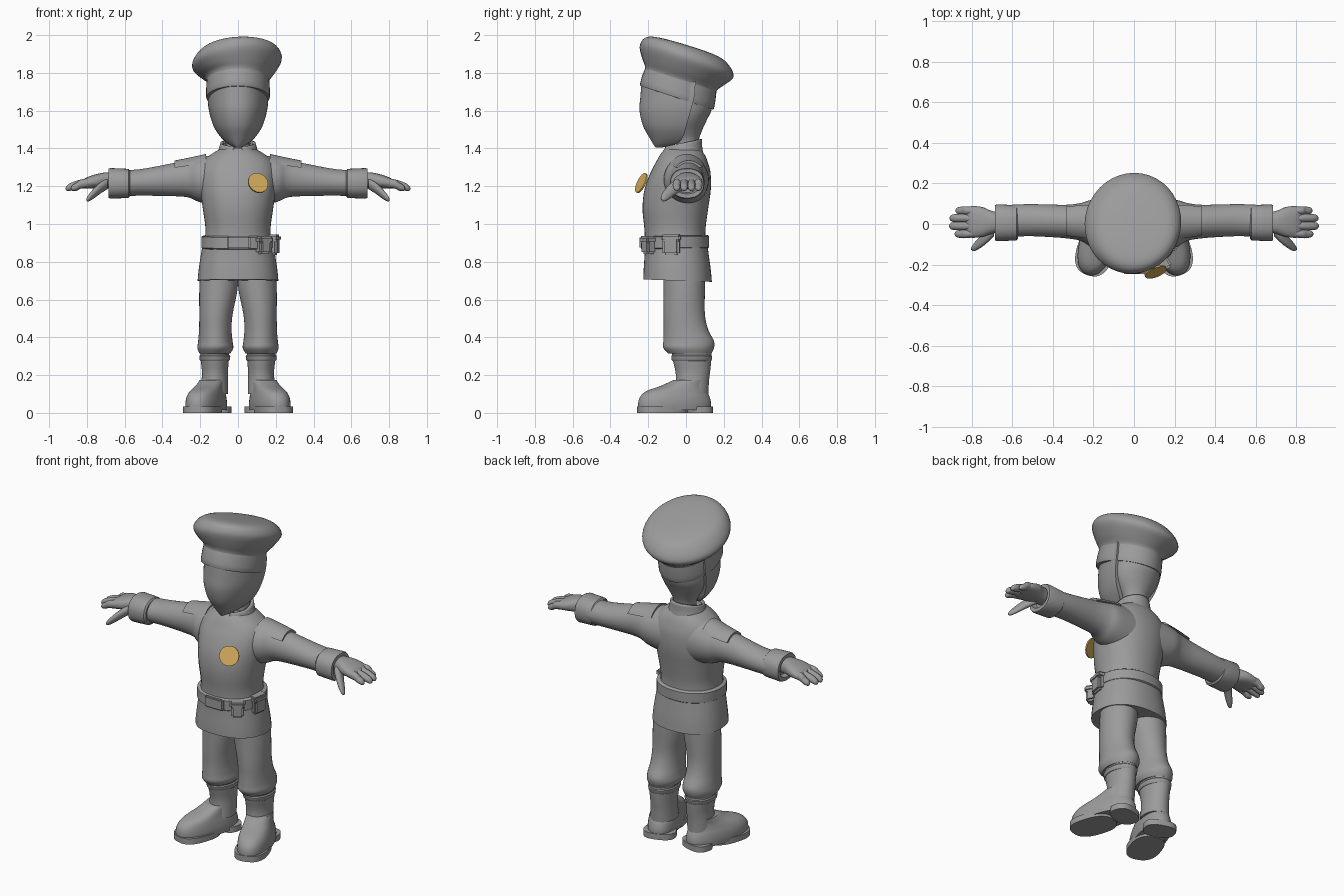
import bpy, bmesh
from math import sin, cos, pi, radians
from mathutils import Vector, Matrix

if "Cube" in bpy.data.objects:
    bpy.data.objects.remove(bpy.data.objects["Cube"])


def material(name, colour):
    m = bpy.data.materials.new(name)
    m.use_nodes = True
    m.diffuse_color = colour
    m.node_tree.nodes["Principled BSDF"].inputs["Base Color"].default_value = colour
    return m


GREY = material("uniform grey", (0.33, 0.33, 0.33, 1))
GOLD = material("badge gold", (0.68, 0.42, 0.11, 1))
parts = []


def finish(bm, name, mat=GREY, mirror=False):
    bmesh.ops.recalc_face_normals(bm, faces=bm.faces)
    mesh = bpy.data.meshes.new(name)
    bm.to_mesh(mesh)
    bm.free()
    obj = bpy.data.objects.new(name, mesh)
    bpy.context.collection.objects.link(obj)
    mesh.materials.append(mat)
    if mirror:
        obj.modifiers.new("Mirror", 'MIRROR')
    parts.append(obj)
    return obj


def flat(x, y, z, rx, ry, tilt=0, yaw=0, roll=0):
    """Horizontal section: centre and two half axes."""
    m = (Matrix.Rotation(radians(yaw), 3, 'Z') @ Matrix.Rotation(radians(roll), 3, 'Y')
         @ Matrix.Rotation(radians(tilt), 3, 'X'))
    return Vector((x, y, z)), m @ Vector((rx, 0, 0)), m @ Vector((0, ry, 0))


def upright(x, y, z, ry, rz):
    """Section across the x axis."""
    return Vector((x, y, z)), Vector((0, ry, 0)), Vector((0, 0, rz))


def spline(a, b, c, d, t):
    return 0.5 * (2 * b + (c - a) * t + (2 * a - 5 * b + 4 * c - d) * t ** 2
                  + (3 * b - a - 3 * c + d) * t ** 3)


def loft(name, rings, mirror=False, steps=4, sides=40, arc=(0, 360), power=2.0,
         closed=True, lap=0.0):
    """Skin over elliptical sections; lap raises an overlapping front panel."""
    path = []
    for i in range(len(rings) - 1):
        near = [rings[min(max(j, 0), len(rings) - 1)] for j in range(i - 1, i + 3)]
        for s in range(steps):
            path.append([spline(*[r[k] for r in near], s / steps) for k in range(3)])
    path.append(rings[-1])
    whole = arc[1] - arc[0] == 360
    count = sides if whole else sides + 1
    bm = bmesh.new()
    grid = []
    for c, u, v in path:
        row = []
        for i in range(count):
            t = radians(arc[0] + (arc[1] - arc[0]) * i / sides)
            a, b = cos(t), sin(t)
            k = (abs(a) ** power + abs(b) ** power) ** (-1 / power)
            past = t - radians(234)
            if lap and past > -0.001:
                k *= 1 + lap * max(0, 1 - past / 1.6)
            row.append(bm.verts.new(c + (u * a + v * b) * k))
        grid.append(row)
    for low, high in zip(grid, grid[1:]):
        for i in range(count if closed else count - 1):
            j = (i + 1) % count
            bm.faces.new((low[i], low[j], high[j], high[i]))
    if closed:
        bm.faces.new(grid[0])
        bm.faces.new(grid[-1])
    return finish(bm, name, mirror=mirror)


def box(name, centre, size, turn=0, bevel=0.012):
    bm = bmesh.new()
    bmesh.ops.create_cube(bm, size=1, matrix=Matrix.Translation(centre)
                          @ Matrix.Rotation(radians(turn), 4, 'Z') @ Matrix.Diagonal((*size, 1)))
    bmesh.ops.bevel(bm, geom=bm.edges[:], offset=bevel, segments=2, affect='EDGES')
    return finish(bm, name)


# Legs, boots and soles
loft("trousers", [flat(.1, -.01, .74, .1, .11), flat(.104, -.01, .65, .101, .11),
                  flat(.117, -.01, .52, .088, .11), flat(.12, 0, .44, .086, .118),
                  flat(.12, .014, .38, .091, .134), flat(.12, .014, .345, .095, .134),
                  flat(.122, .02, .315, .082, .115)], mirror=True)
loft("boot_shafts", [flat(.125, .028, .1, .073, .09), flat(.123, .034, .17, .07, .088),
                     flat(.122, .036, .22, .069, .092), flat(.123, .032, .28, .074, .102),
                     flat(.123, .03, .33, .076, .104)], mirror=True)
loft("boot_rims", [flat(.123, .03, z, r, r + .026) for z, r in
                   ((.275, .075), (.28, .08), (.3, .082), (.306, .077))], mirror=True, steps=1)
loft("feet", [flat(.168, -.06, .015, .088, .198, yaw=18), flat(.168, -.06, .05, .09, .2, yaw=18),
              flat(.167, -.059, .085, .086, .19, yaw=18), flat(.162, -.05, .115, .078, .165, yaw=17),
              flat(.148, -.015, .145, .07, .115, yaw=14), flat(.135, .02, .175, .066, .085, yaw=8)],
     mirror=True, power=2.3)
for label, y, x, length in (("front_soles", -.125, .188, .134), ("heels", .07, .126, .066)):
    loft(label, [flat(x, y, z, .092, length, yaw=18) for z in (0, .035)],
         mirror=True, steps=1, power=2.6)

# Jacket: skirt, torso, belt
loft("jacket_skirt", [flat(0, -.043, .70, .214, .18, tilt=-2), flat(0, -.045, .76, .208, .176),
                      flat(0, -.048, .84, .196, .168), flat(0, -.053, .92, .182, .162)],
     power=2.3, lap=.03)
loft("jacket_torso", [flat(0, -.055, .88, .182, .16), flat(0, -.057, .97, .172, .16),
                      flat(0, -.055, 1.08, .186, .172), flat(0, -.043, 1.18, .2, .174),
                      flat(0, -.028, 1.27, .205, .158), flat(0, -.02, 1.33, .185, .135),
                      flat(0, -.018, 1.37, .14, .115), flat(0, -.018, 1.4, .09, .09)],
     power=2.2, lap=.03)
loft("belt", [flat(0, -.055, z, .186 + g, .17 + g, tilt=1) for z, g in
              ((.868, 0), (.874, .008), (.932, .008), (.938, 0))], steps=1, power=2.2)
box("belt_buckle", (.005, -.235, .902), (.125, .022, .07), bevel=.008)
for label, x, y, z, size, turn in (
        ("front_pouch", .135, -.197, .885, (.07, .06, .09), 32),
        ("side_pouch", .186, -.077, .888, (.09, .055, .105), 80)):
    box(label, (x, y, z), size, turn)
    box(label + "_flap", (x, y, z + size[2] * .36), (size[0] + .014, size[1] + .012, .036), turn, .009)

# Sleeves, shoulder boards and cuffs
sleeve = [upright(.08, 0, 1.23, .12, .14), upright(.2, .002, 1.235, .118, .12),
          upright(.26, .01, 1.24, .094, .1), upright(.33, .012, 1.236, .083, .089),
          upright(.42, .016, 1.228, .08, .079), upright(.52, .019, 1.22, .079, .07),
          upright(.62, .015, 1.215, .079, .068)]
loft("sleeves", sleeve, mirror=True)
loft("shoulder_boards", [upright(.17, .004, 1.237, .115, .134), upright(.25, .012, 1.241, .104, .112),
                         upright(.335, .014, 1.237, .09, .099)], mirror=True, arc=(38, 142), steps=3)
loft("cuffs", [upright(x, .006, 1.215, .078 + g, .068 + g) for x, g in
               ((.572, 0), (.58, .009), (.675, .013), (.686, .009), (.686, -.012), (.66, -.02))],
     mirror=True, steps=1, power=2.3)

# Hands
loft("palms", [upright(.64, .008, 1.228, .045, .042), upright(.7, .008, 1.23, .056, .043),
               upright(.75, .01, 1.226, .074, .038), upright(.8, .01, 1.217, .078, .03),
               upright(.825, .01, 1.21, .07, .02)], mirror=True, power=2.4)
for label, y, reach in (("index_fingers", -.049, .885), ("middle_fingers", -.01, .912),
                        ("ring_fingers", .029, .91), ("little_fingers", .066, .88)):
    loft(label, [upright(.77, y * .9, 1.22, .02, .024), upright(.83, y, 1.212, .021, .024),
                 upright(reach - .03, y, 1.198, .02, .021), upright(reach - .008, y, 1.19, .015, .015),
                 upright(reach, y, 1.187, .004, .005)], mirror=True, sides=16)
loft("thumbs", [upright(.69, -.02, 1.215, .04, .03), upright(.73, -.062, 1.19, .036, .03),
                upright(.765, -.095, 1.16, .028, .026), upright(.79, -.115, 1.138, .019, .018),
                upright(.803, -.122, 1.128, .005, .006)], mirror=True, sides=16)

# Collar, neck and head
collar = loft("collar", [flat(0, -.022, 1.345, .122, .118, tilt=8), flat(0, -.02, 1.385, .106, .108, tilt=10),
                         flat(0, -.014, 1.43, .093, .1, tilt=11)],
              arc=(-76, 256), closed=False, steps=3)
solid = collar.modifiers.new("Thickness", 'SOLIDIFY')
solid.thickness = .016
loft("head_back", [flat(0, .005, 1.36, .066, .062), flat(0, .008, 1.44, .066, .06),
                   flat(0, .005, 1.49, .088, .078), flat(0, .005, 1.55, .125, .105),
                   flat(0, 0, 1.61, .145, .137), flat(0, -.01, 1.7, .152, .152)])
loft("face", [flat(0, -.13, 1.404, .012, .03), flat(0, -.05, 1.425, .055, .125),
              flat(0, -.015, 1.465, .096, .183), flat(0, .002, 1.52, .13, .23),
              flat(0, .025, 1.6, .154, .271), flat(0, .045, 1.68, .161, .286),
              flat(0, .05, 1.76, .158, .284)], arc=(180, 360), power=2.15)

# Cap: band and soft crown, tipped back
loft("cap_band", [flat(0, -.048, 1.668, .163, .2, 0 - 18), flat(0, -.048, 1.675, .169, .206, -18),
                  flat(0, -.037, 1.725, .168, .204, -18), flat(0, -.027, 1.765, .165, .198, -18)], steps=2)
loft("cap_crown", [flat(0, -.03, 1.755, .163, .197, -18), flat(-.002, -.025, 1.775, .172, .203, -18),
                   flat(-.004, -.012, 1.805, .205, .228, -17, roll=-3),
                   flat(-.006, .002, 1.845, .236, .257, -17, roll=-5),
                   flat(-.004, .003, 1.88, .234, .256, -17, roll=-5),
                   flat(0, 0, 1.918, .205, .228, -17, roll=-4),
                   flat(.002, 0, 1.938, .16, .18, -17, roll=-3),
                   flat(.002, 0, 1.946, .08, .09, -17, roll=-2),
                   flat(.002, 0, 1.948, .01, .012, -17)])

# Chest badge
bm = bmesh.new()
bmesh.ops.create_cone(bm, cap_ends=True, segments=32, radius1=.056, radius2=.056, depth=.009,
                      matrix=Matrix.Translation((.106, -.236, 1.217))
                      @ Matrix.Rotation(radians(22), 4, 'Z') @ Matrix.Rotation(radians(66), 4, 'X'))
finish(bm, "chest_badge", GOLD)

# Smooth shading with crisp folds
bpy.ops.object.select_all(action='DESELECT')
for obj in parts:
    obj.select_set(True)
bpy.context.view_layer.objects.active = parts[0]
bpy.ops.object.shade_smooth_by_angle(angle=radians(40))
